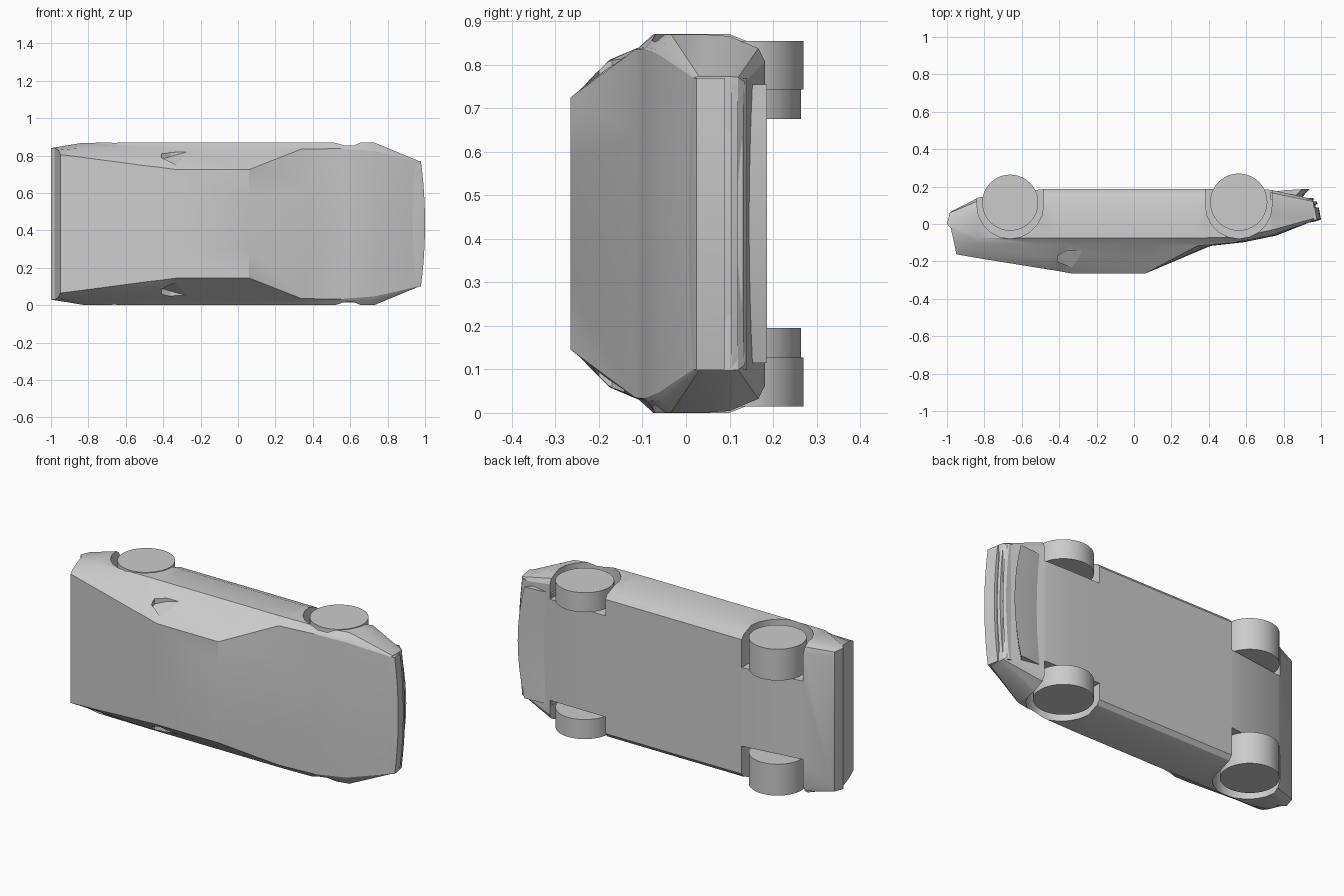
import bpy, bmesh, math

if "Cube" in bpy.data.objects:
    bpy.data.objects.remove(bpy.data.objects["Cube"])

ZC = 0.435  # the car lies on its side: length x, roof towards -y, width along z


def finish(name, bm, angle=25):
    bmesh.ops.recalc_face_normals(bm, faces=bm.faces)
    me = bpy.data.meshes.new(name)
    bm.to_mesh(me)
    bm.free()
    ob = bpy.data.objects.new(name, me)
    bpy.context.collection.objects.link(ob)
    smooth(ob, angle)
    return ob


def smooth(ob, angle=25):
    bpy.ops.object.select_all(action='DESELECT')
    ob.select_set(True)
    bpy.context.view_layer.objects.active = ob
    bpy.ops.object.shade_smooth_by_angle(angle=math.radians(angle))


def sweep(name, profile, z0, z1, n=1, bow=0.0):
    """Extrude an xy profile along z, optionally bowed backwards at its ends."""
    bm = bmesh.new()
    rows = []
    for i in range(n + 1):
        z = z0 + (z1 - z0) * i / n
        d = bow * ((z - ZC) / 0.335) ** 2
        rows.append([bm.verts.new((x - d, y, z)) for x, y in profile])
    k = len(profile)
    for a, b in zip(rows, rows[1:]):
        for j in range(k):
            bm.faces.new((a[j], a[(j + 1) % k], b[(j + 1) % k], b[j]))
    bm.faces.new(rows[0])
    bm.faces.new(rows[-1])
    return finish(name, bm)


def cut(body, cutter):
    cutter.hide_render = True
    mod = body.modifiers.new("cut", 'BOOLEAN')
    mod.operation, mod.solver, mod.object = 'DIFFERENCE', 'EXACT', cutter
    bpy.context.view_layer.objects.active = body
    bpy.ops.object.modifier_apply(modifier=mod.name)
    bpy.data.objects.remove(cutter)


# Body shell: station x, crown, top (y, w), bulge, belt w, side w, sill (y, w), floor (y, w)
stations = [
    (-0.83, 0, -0.183, .355, .00, .405, .433, .125, .415, .142, .38),
    (-0.49, 0, -0.238, .310, .02, .405, .435, .168, .408, .186, .385),
    (-0.42, 0, -0.249, .302, .02, .405, .435, .168, .408, .186, .385),
    (-0.33, 0, -0.265, .290, .005, .405, .435, .168, .408, .186, .385),
    (0.06, 0, -0.265, .290, .00, .405, .435, .168, .408, .186, .385),
    (0.34, .07, -0.117, .400, .00, .405, .435, .168, .408, .186, .385),
    (0.55, .04, -0.097, .402, .00, .408, .435, .168, .408, .186, .385),
    (0.73, .03, -0.062, .388, .00, .408, .434, .168, .405, .183, .375),
]
rings = [(0, [(-.95, -.162, .37), (-.955, -.135, .385), (-.962, -.10, .395), (-.98, -.02, .405),
              (-1.0, 0, .405), (-.985, .06, .40), (-.975, .068, .37)])]
for x, c, yt, wt, bulge, wb, ws, yl, wl, yf, wf in stations:
    yb = max(-.108, yt + .008)
    ysd = max(-.075, yb + .02)
    rings.append((c, [(x, yt, wt), (x, (yt + yb) / 2, (wt + wb) / 2 + bulge), (x, yb, wb),
                      (x, ysd, ws), (x, .1, ws), (x, yl, wl), (x, yf, wf)]))
rings.append((0, [(.96, .017, .335), (.961, .02, .336), (.962, .023, .337), (.962, .03, .338),
                  (.962, .1, .338), (.958, .12, .336), (.945, .135, .325)]))

bm = bmesh.new()
loops = []
for c, half in rings:
    x, y, w = half[0]
    top = [(x + c * (1 - t * t), y, w * t) for t in (.5, 0, -.5)]
    pts = half[::-1] + top + [(x, y, -w) for x, y, w in half]
    loops.append([bm.verts.new((x, y, ZC + w)) for x, y, w in pts])
n = len(loops[0])
for a, b in zip(loops, loops[1:]):
    for j in range(n):
        bm.faces.new((a[j], a[(j + 1) % n], b[(j + 1) % n], b[j]))
for r in (loops[0], loops[-1]):
    for j in range(5):
        bm.faces.new((r[j], r[j + 1], r[n - 2 - j], r[n - 1 - j]))
    bm.faces.new(r[5:n - 5])
body = finish("body_shell", bm)


def mirrored_range(w0, w1, side):
    return sorted((ZC + side * w0, ZC + side * w1))


# Wheel arches and wheels: x, y, radius, inner width, well depth
for place, wx, wy, r, w_in, well in (("rear", -.662, .114, .15, .24, .225),
                                     ("front", .56, .117, .153, .308, .29)):
    arch = [(wx + .178 * math.cos(math.pi * i / 10), .1 - .178 * math.sin(math.pi * i / 10))
            for i in range(11)]
    arch += [(wx - .178, .3), (wx + .178, .3)]
    for side, label in ((1, "upper"), (-1, "lower")):
        cut(body, sweep("arch_cutter", arch, *mirrored_range(well, .6, side)))
        bpy.ops.mesh.primitive_cylinder_add(vertices=40, radius=r, depth=.42 - w_in,
                                            location=(wx, wy, ZC + side * (.42 + w_in) / 2))
        wheel = bpy.context.object
        wheel.name = f"{place}_wheel_{label}"
        smooth(wheel, 40)

# Side air intakes, notched in behind the windows
for side in (1, -1):
    bm = bmesh.new()
    outline = [(-.27, -.14, .385), (-.36, -.142, .36), (-.41, -.17, .345), (-.41, -.20, .325), (-.33, -.232, .312)]
    inner = [bm.verts.new((x, y, ZC + side * w)) for x, y, w in outline]
    outer = [bm.verts.new((x, y, ZC + side * .5)) for x, y, w in outline]
    for j in range(5):
        k = (j + 1) % 5
        bm.faces.new((inner[j], inner[k], outer[k], outer[j]))
    bm.faces.new(inner)
    bm.faces.new(outer)
    cut(body, finish("intake_cutter", bm))
smooth(body, 25)

# Bowed nose with two long grooves
nose = [(.93, .006), (.975, .015), (1.0, .024), (.988, .088), (.972, .088), (.97, .104), (.983, .104),
        (.977, .12), (.96, .12), (.957, .131), (.968, .131), (.955, .14), (.92, .14)]
sweep("nose_panel", nose, ZC - .335, ZC + .335, 12, .022)

# Chin splitter under the nose
chin = [(.77, .17), (.85, .181), (.938, .186), (.90, .145), (.93, .13), (.77, .13)]
sweep("chin_splitter", chin, ZC - .32, ZC + .32, 8, .045)

# Rear lip
sweep("rear_lip", [(-.97, -.02), (-.99, -.012), (-1.0, .002), (-.97, .02)], ZC - .40, ZC + .40)
